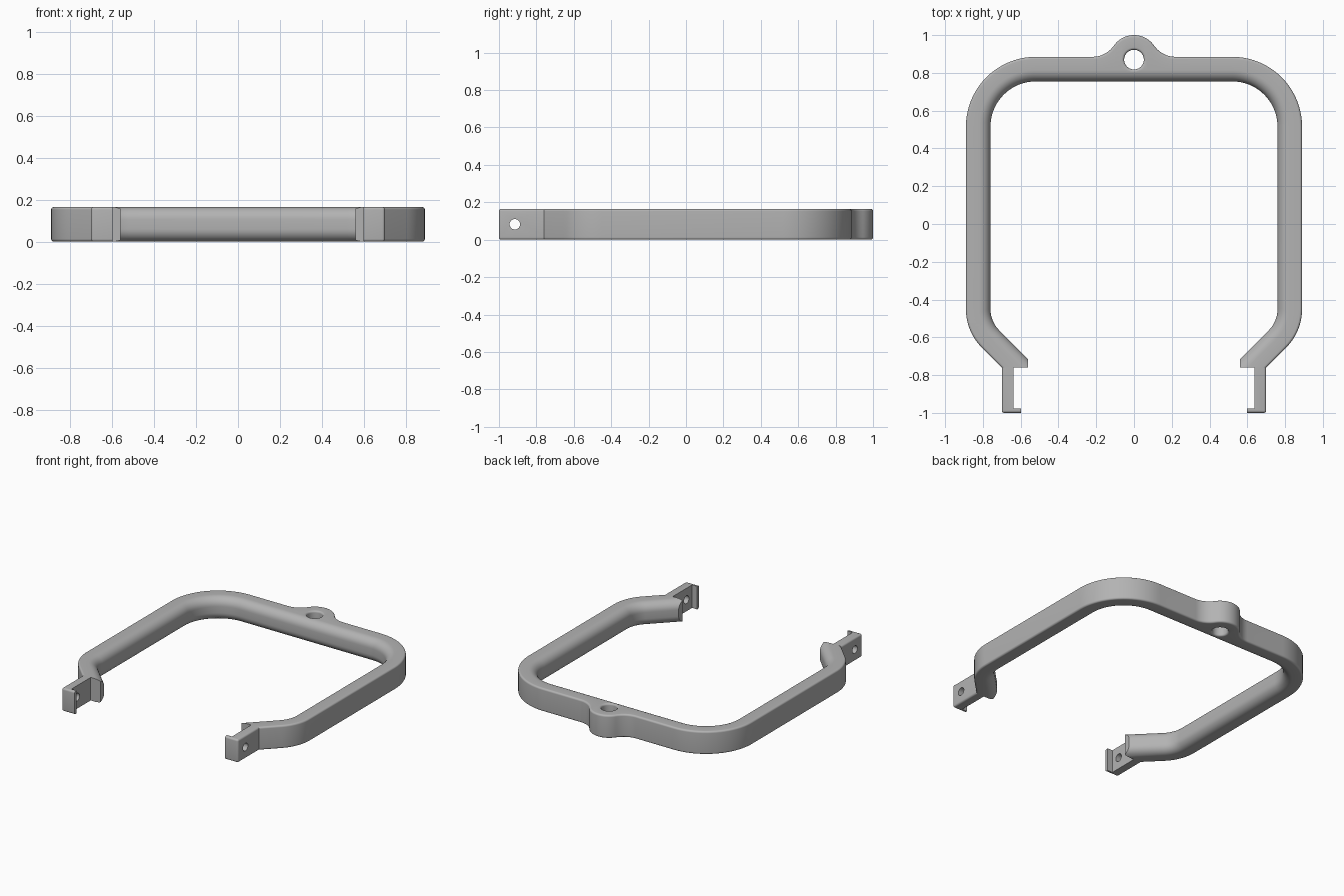
import bpy, bmesh
from math import sin, cos, pi, radians
from mathutils import Vector

cube = bpy.data.objects.get("Cube")
if cube:
    bpy.data.objects.remove(cube, do_unlink=True)

H = 0.165          # height of the whole part
R_IN, R_OUT = 0.06, 0.013   # edge rounding, inner and outer side

grey = bpy.data.materials.new("plain grey")
grey.use_nodes = True
COLOUR = (0.45, 0.45, 0.45, 1)
grey.diffuse_color = COLOUR
grey.node_tree.nodes["Principled BSDF"].inputs["Base Color"].default_value = COLOUR


def make_object(name, bm):
    mesh = bpy.data.meshes.new(name)
    bmesh.ops.recalc_face_normals(bm, faces=bm.faces)
    bm.to_mesh(mesh)
    bm.free()
    mesh.materials.append(grey)
    ob = bpy.data.objects.new(name, mesh)
    bpy.context.collection.objects.link(ob)
    return ob


def arc(cx, cy, r, a0, a1, n, sign=1):
    """Points on an arc, each with its outward direction."""
    out = []
    for i in range(n + 1):
        a = radians(a0 + (a1 - a0) * i / n)
        d = Vector((cos(a), sin(a)))
        out.append((Vector((cx, cy)) + d * r, d * sign))
    return out


def lathe(name, profile, segments=48):
    """Closed solid turned around z from (radius, height) pairs."""
    bm = bmesh.new()
    rings = [[bm.verts.new((r * cos(2 * pi * i / segments), r * sin(2 * pi * i / segments), z))
              for i in range(segments)] for r, z in profile]
    for a, b in zip(rings, rings[1:]):
        for i in range(segments):
            j = (i + 1) % segments
            bm.faces.new((a[i], a[j], b[j], b[i]))
    bm.faces.new(rings[0])
    bm.faces.new(rings[-1])
    return make_object(name, bm)


def apply_modifiers(ob):
    bpy.ops.object.select_all(action="DESELECT")
    bpy.context.view_layer.objects.active = ob
    ob.select_set(True)
    for name in [m.name for m in ob.modifiers]:
        bpy.ops.object.modifier_apply(modifier=name)


def mirror(ob):
    m = ob.modifiers.new("mirror", "MIRROR")
    m.use_clip = True
    m.merge_threshold = 0.0005


def cut(ob, cutter):
    cutter.hide_render = True
    m = ob.modifiers.new("hole", "BOOLEAN")
    m.operation, m.solver, m.object = "DIFFERENCE", "EXACT", cutter


def finish(ob, cutter):
    apply_modifiers(ob)
    bpy.data.objects.remove(cutter, do_unlink=True)
    bpy.ops.object.shade_smooth_by_angle(angle=radians(32))


# Hoop outline: lug, blend, corner, lower bend, run past the end
outer = arc(0, 0.87, 0.13, 90, 34.8, 12) + arc(0.22, 1.023, 0.138, 214.8, 270, 10, -1)
inner = [(Vector((p.x, 0.755)), Vector((0, 1))) for p, n in outer]
for cx, cy, a0, a1, ro, ri, n in ((0.52, 0.515, 90, 0, 0.37, 0.24, 20),
                                  (0.60, -0.45, 0, -45, 0.29, 0.16, 10)):
    outer += arc(cx, cy, ro, a0, a1, n)
    inner += arc(cx, cy, ri, a0, a1, n)
for side in (outer, inner):
    p, n = side[-1]
    side.append((p + Vector((-0.4, -0.4)), n))


# Loft the rounded section along the outline
def section(p, n, q, m, steps=8):
    pts = []
    for base, d, r, a0 in ((p, n, R_IN, 180), (q, -m, R_OUT, 180)):
        low = []
        for i in range(steps + 1):
            a = radians(90 * i / steps)
            low.append((base + d * r * (1 - cos(a)), r * (1 - sin(a))))
        # from mid height down to the bottom, mirrored for the top
        top = [(xy, H - z) for xy, z in reversed(low)]
        pts += top + low if base is p else list(reversed(top + low))
    return pts


bm = bmesh.new()
rings = [[bm.verts.new((xy.x, xy.y, z)) for xy, z in section(p, n, q, m)]
         for (p, n), (q, m) in zip(inner, outer)]
for a, b in zip(rings, rings[1:]):
    for i in range(len(a)):
        j = (i + 1) % len(a)
        bm.faces.new((a[i], a[j], b[j], b[i]))

# Trim the arm end square
for co, no in (((0.56, 0, 0), (-1, 0, 0)), ((0, -0.76, 0), (0, -1, 0))):
    faces = [f for f in bm.faces if f.calc_center_median().y < -0.6]
    geom = set(faces)
    for f in faces:
        geom.update(f.edges)
        geom.update(f.verts)
    res = bmesh.ops.bisect_plane(bm, geom=list(geom), plane_co=co, plane_no=no,
                                 clear_outer=True)
    edges = [e for e in res["geom_cut"] if isinstance(e, bmesh.types.BMEdge)]
    edges = [e for e in edges if e.is_valid and e.is_boundary]
    bmesh.ops.holes_fill(bm, edges=edges, sides=0)
hoop = make_object("hoop_with_lug", bm)
mirror(hoop)

# Lug hole with rounded rims
R, F = 0.052, 0.013
rim = [(R + F * (1 - sin(a)), F * (1 - cos(a))) for a in [pi / 2 * i / 6 for i in range(7)]]
profile = [(R + F, -0.05)] + rim
profile += [(r, H - z) for r, z in reversed(profile)]
drill = lathe("lug_hole_cutter", profile)
drill.location = (0, 0.87, 0)
cut(hoop, drill)
finish(hoop, drill)

# Hooked end tabs
bm = bmesh.new()
outline = [(0.70, -0.76), (0.70, -1), (0.597, -1), (0.597, -0.978), (0.637, -0.978), (0.637, -0.76)]
face = bm.faces.new([bm.verts.new((x, y, 0)) for x, y in outline])
up = bmesh.ops.extrude_face_region(bm, geom=[face])["geom"]
bmesh.ops.translate(bm, vec=(0, 0, H), verts=[v for v in up if isinstance(v, bmesh.types.BMVert)])
bm.normal_update()


def is_outer(e):
    mid = (e.verts[0].co + e.verts[1].co) / 2
    corner = mid.x > 0.69 and mid.y < -0.99
    flat = abs(mid.z - H / 2) > 0.01
    return corner or (flat and (mid.x > 0.69 or mid.y < -0.99))


bmesh.ops.bevel(bm, geom=[e for e in bm.edges if is_outer(e)], offset=R_OUT, segments=5,
                profile=0.5, affect="EDGES", clamp_overlap=True)
tabs = make_object("hooked_end_tabs", bm)
drill = lathe("tab_hole_cutter", [(0.028, -0.1), (0.028, 0.1)], 32)
drill.rotation_euler = (0, pi / 2, 0)
drill.location = (0.67, -0.915, H / 2)
cut(tabs, drill)
mirror(tabs)
finish(tabs, drill)
